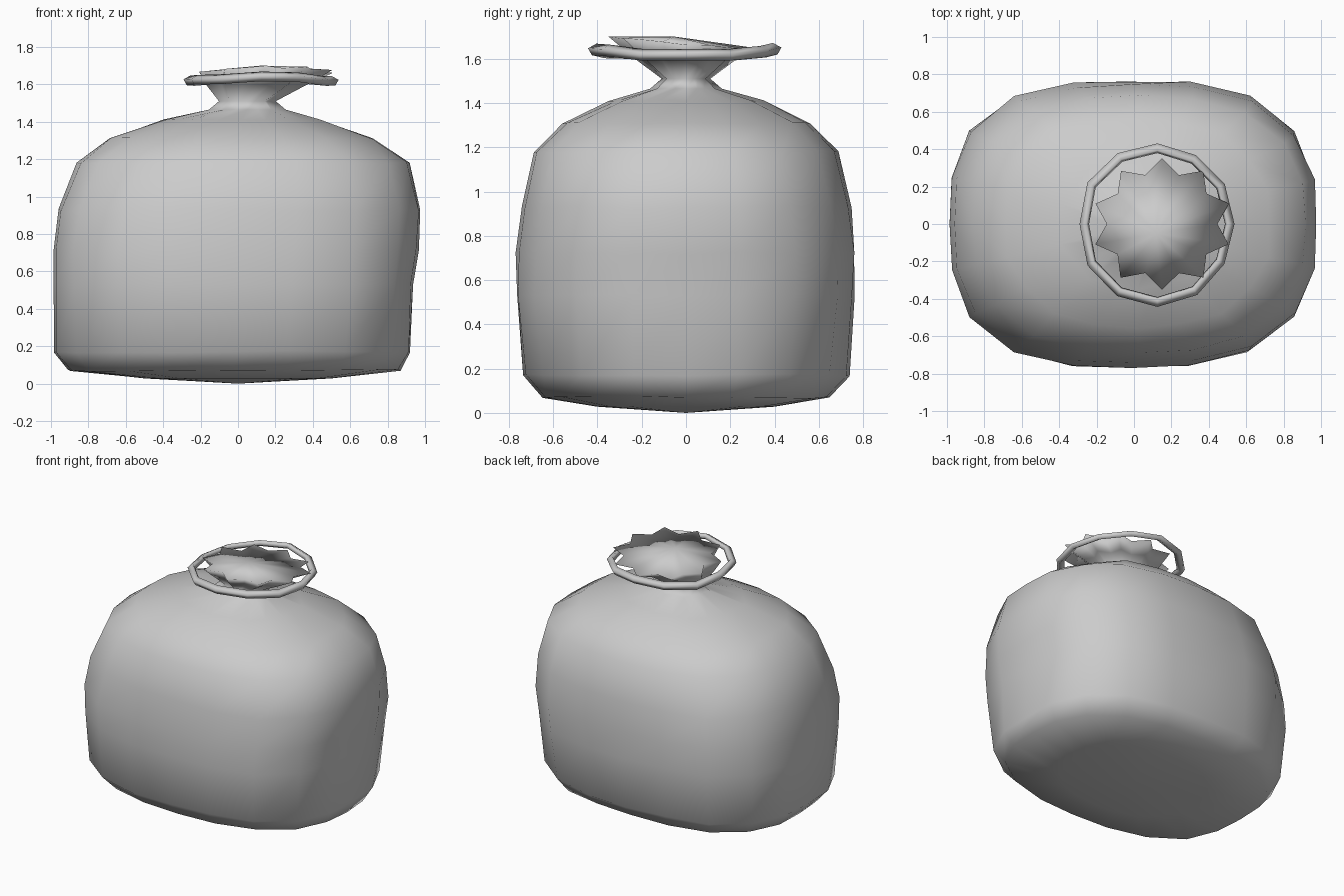
import bpy, bmesh, math, random

if "Cube" in bpy.data.objects:
    bpy.data.objects.remove(bpy.data.objects["Cube"])

random.seed(4)
N = 20  # sides around the sack


def loft(name, rings, start=None, end=None, closed=False):
    """Skin a list of equal-length vertex rings; optional end points fan-close it."""
    bm = bmesh.new()
    rs = [[bm.verts.new(p) for p in r] for r in rings]
    n = len(rs[0])
    pairs = list(zip(rs, rs[1:])) + ([(rs[-1], rs[0])] if closed else [])
    for a, b in pairs:
        for i in range(n):
            j = (i + 1) % n
            bm.faces.new((a[i], a[j], b[j], b[i]))
    for p, r in ((start, rs[0]), (end, rs[-1])):
        if p:
            c = bm.verts.new(p)
            for i in range(n):
                bm.faces.new((c, r[i], r[(i + 1) % n]))
    bmesh.ops.recalc_face_normals(bm, faces=bm.faces)
    for f in bm.faces:
        f.smooth = True
    me = bpy.data.meshes.new(name)
    bm.to_mesh(me)
    bm.free()
    ob = bpy.data.objects.new(name, me)
    bpy.context.collection.objects.link(ob)
    return ob


def ring(cx, a, b, z, power, wob=0.0, pleat=0.0, tilt=0.0):
    """Rounded-box ring with small dents, alternating pleats and a tilt along y."""
    pts = []
    for i in range(N):
        t = 2 * math.pi * i / N
        c, s = math.cos(t), math.sin(t)
        k = (abs(c) ** power + abs(s) ** power) ** (-1 / power)
        k *= 1 + random.uniform(-wob, wob) + pleat * (1 if i % 2 else -1)
        pts.append((cx + a * k * c, b * k * s,
                    z + random.uniform(-wob, wob) + tilt * b * k * s))
    return pts


# Sack: centre x, half width, half depth, height, squareness, dents, pleats
profile = [
    (0.00, 0.50, 0.40, 0.028, 2.4, 0.00, 0.0),
    (-0.02, 0.89, 0.65, 0.07, 2.6, 0.006, 0.0),
    (-0.03, 0.955, 0.74, 0.17, 2.65, 0.006, 0.0),
    (-0.02, 0.96, 0.765, 0.53, 2.9, 0.008, 0.0),
    (-0.01, 0.97, 0.765, 0.72, 2.9, 0.008, 0.0),
    (0.01, 0.97, 0.745, 0.93, 2.7, 0.008, 0.0),
    (0.03, 0.89, 0.685, 1.18, 2.6, 0.006, 0.0),
    (0.02, 0.71, 0.555, 1.31, 2.4, 0.006, 0.01),
    (0.02, 0.42, 0.34, 1.41, 2.2, 0.003, 0.03),
    (0.05, 0.20, 0.15, 1.465, 2.0, 0.0, 0.08),
    (0.05, 0.145, 0.10, 1.51, 2.0, 0.0, 0.10),
    (0.10, 0.26, 0.21, 1.60, 2.0, 0.0, 0.10),
]
rings = [ring(*p) for p in profile]
# Flared top ending in a jagged, closed, slightly tilted mouth
rings.append(ring(0.15, 0.335, 0.315, 1.665, 2, 0.008, 0.12, -0.08))
loft("sack", rings, start=(0, 0, 0), end=(0.12, -0.05, 1.70))

# Loose rolled hem round the mouth
hem = []
M = 12
for i in range(M):
    t = 2 * math.pi * i / M
    r = 0.397 + random.uniform(-0.01, 0.01)
    z = 1.628 - 0.012 * math.cos(2 * t) + random.uniform(-0.006, 0.006)
    hem.append([(0.125 + (r + dr) * math.cos(t), (r + dr) * 1.03 * math.sin(t), z + dz)
                for dr, dz in ((0.025, 0.005), (-0.012, 0.026), (-0.026, -0.005), (0.008, -0.026))])
loft("rolled_hem", hem, closed=True)
